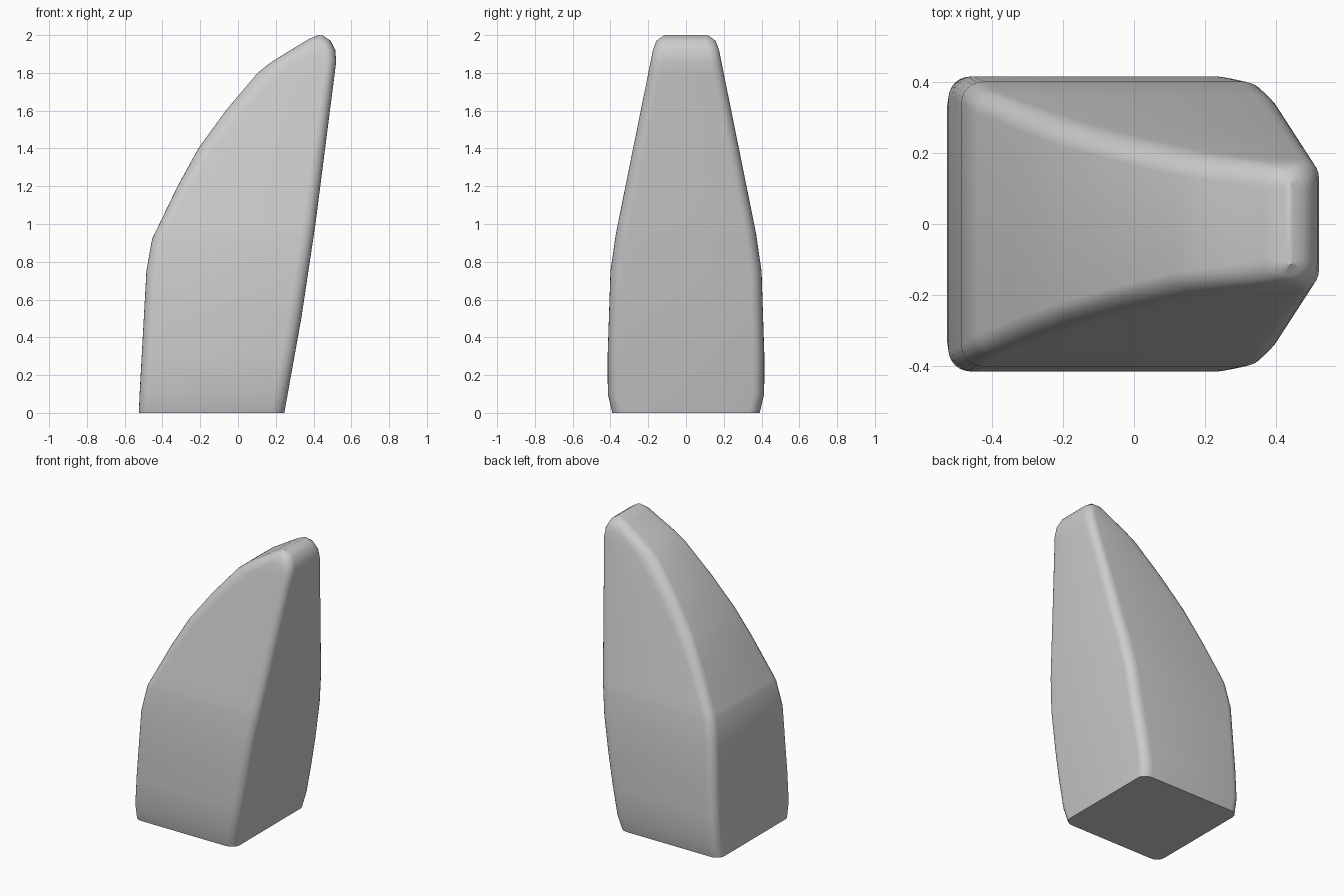
import bpy
import bmesh
import math

if "Cube" in bpy.data.objects:
    bpy.data.objects.remove(bpy.data.objects["Cube"], do_unlink=True)

# Plain grey finish
grey = bpy.data.materials.new("plain_grey")
grey.use_nodes = True
colour = (0.6, 0.6, 0.6, 1)
grey.diffuse_color = colour
grey.node_tree.nodes["Principled BSDF"].inputs["Base Color"].default_value = colour

# Side profiles as (height, position) points
left_edge = [(0, -.525), (.1, -.521), (.75, -.485), (.92, -.455), (1.2, -.32),
             (1.4, -.21), (1.6, -.065), (1.8, .104), (1.86, .18), (1.98, .376), (2, .425)]
right_edge = [(0, .245), (.5, .335), (1, .41), (1.86, .52), (1.92, .515),
              (1.97, .49), (2, .445)]
half_width = [(0, .39), (.1, .414), (.3, .415), (.75, .4), (.95, .371),
              (1.92, .175), (1.97, .157), (2, .115)]
corner_steps = 6


def value_at(profile, height):
    """Read a profile at any height by straight interpolation."""
    for (low, start), (high, end) in zip(profile, profile[1:]):
        if height <= high:
            return start + (end - start) * (height - low) / (high - low)
    return profile[-1][1]


def section(height):
    """Rounded rectangle whose left corners lengthen as the back leans over."""
    left = value_at(left_edge, height)
    right = value_at(right_edge, height)
    width = value_at(half_width, height)
    limit = (right - left) * .45
    lean = max(0, height - 1)
    front_corner = min(.07 - .02 * lean, limit)
    back_corner = min(.06 + .07 * lean, limit)
    side_corner = min(.06, limit)
    points = []
    for quarter, (side_x, side_y) in enumerate([(1, 1), (-1, 1), (-1, -1), (1, -1)]):
        edge, size = (right, front_corner) if side_x > 0 else (left, back_corner)
        for step in range(corner_steps + 1):
            angle = math.pi / 2 * (quarter + step / corner_steps)
            x = edge - side_x * size + size * math.cos(angle)
            y = side_y * (width - side_corner) + side_corner * math.sin(angle)
            points.append((x, y, height))
    return points


# Leaning tapered body, lofted through sections at every profile height
heights = sorted({point[0] for point in left_edge + right_edge + half_width})
bm = bmesh.new()
rings = [[bm.verts.new(point) for point in section(height)] for height in heights]
for lower, upper in zip(rings, rings[1:]):
    for i in range(len(lower)):
        bm.faces.new((lower[i - 1], lower[i], upper[i], upper[i - 1]))
bm.faces.new(reversed(rings[0]))
bm.faces.new(rings[-1])

mesh = bpy.data.meshes.new("leaning_body")
bm.to_mesh(mesh)
bm.free()
mesh.materials.append(grey)
body = bpy.data.objects.new("leaning_body", mesh)
bpy.context.collection.objects.link(body)
bpy.context.view_layer.objects.active = body
body.select_set(True)
bpy.ops.object.shade_smooth_by_angle(angle=math.radians(35))
